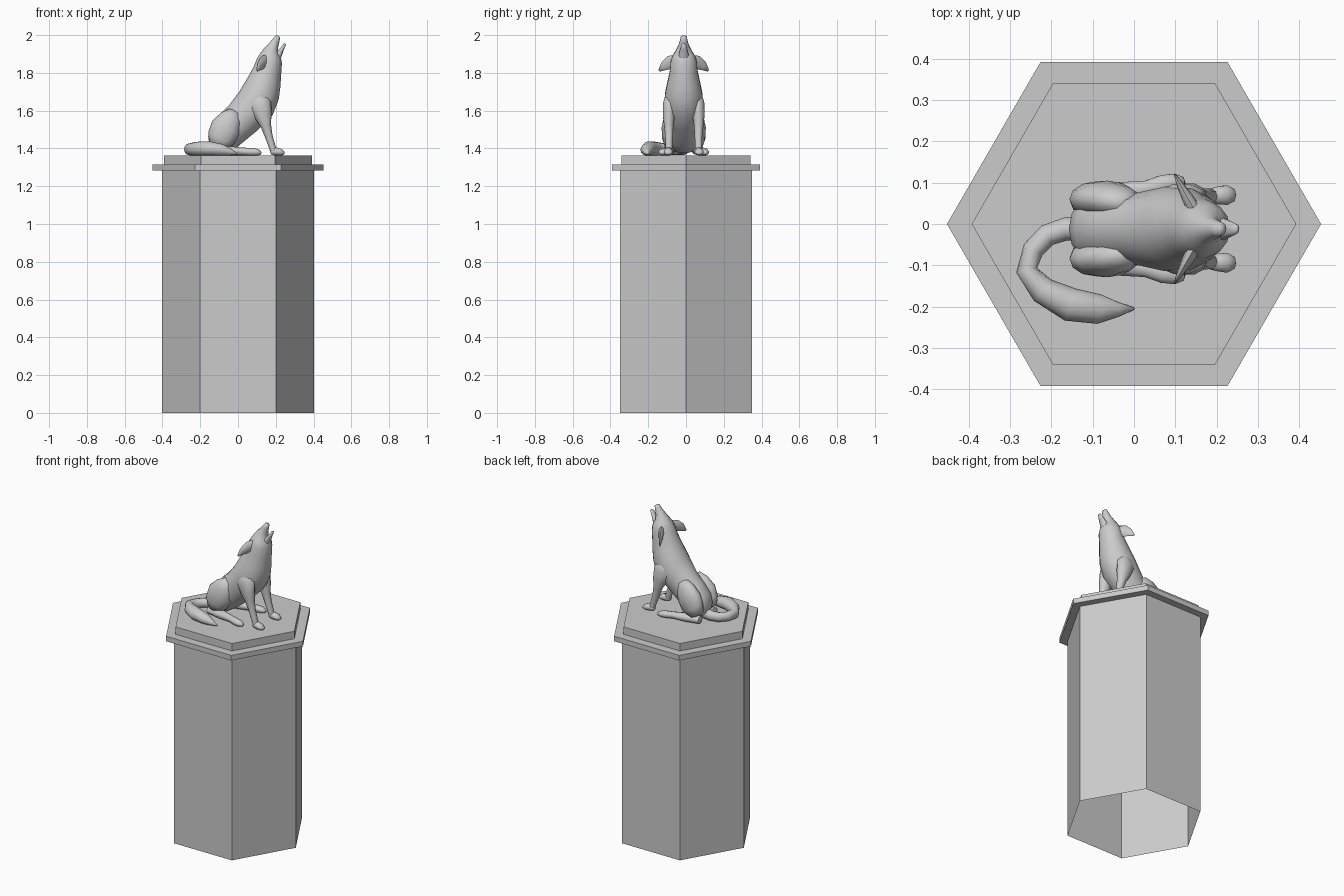
import bpy, bmesh, math
from mathutils import Vector

CY = -0.012   # side-to-side centre line of the animal


def finish(bm, name, smooth=False):
    bmesh.ops.recalc_face_normals(bm, faces=bm.faces)
    me = bpy.data.meshes.new(name)
    bm.to_mesh(me)
    bm.free()
    ob = bpy.data.objects.new(name, me)
    bpy.context.collection.objects.link(ob)
    if smooth:
        bpy.ops.object.select_all(action='DESELECT')
        ob.select_set(True)
        bpy.context.view_layer.objects.active = ob
        bpy.ops.object.shade_smooth_by_angle(angle=math.radians(65))
    return ob


def hexagon(name, r, z0, z1, caps=True):
    bm = bmesh.new()
    rings = [[bm.verts.new((r * math.cos(i * math.pi / 3), r * math.sin(i * math.pi / 3), z))
              for i in range(6)] for z in (z0, z1)]
    for i in range(6):
        j = (i + 1) % 6
        bm.faces.new((rings[0][i], rings[0][j], rings[1][j], rings[1][i]))
    if caps:
        bm.faces.new(rings[0])
        bm.faces.new(rings[1])
    return finish(bm, name)


def loft(name, stations, ref=(0, 1, 0), side=1, n=12, tip=0.4):
    """Stations are x, y, z, radius across ref, radius along ref."""
    bm = bmesh.new()
    ref = Vector(ref)
    pts = [Vector((s[0], CY + side * s[1], s[2])) for s in stations]
    rings, tans = [], []
    for i, s in enumerate(stations):
        t = (pts[min(i + 1, len(pts) - 1)] - pts[max(i - 1, 0)]).normalized()
        u = ref.cross(t).normalized()
        v = t.cross(u)
        tans.append(t)
        rings.append([bm.verts.new(pts[i] + u * s[3] * math.cos(k * math.tau / n)
                                   + v * s[4] * math.sin(k * math.tau / n)) for k in range(n)])
    for a, b in zip(rings, rings[1:]):
        for k in range(n):
            bm.faces.new((a[k], a[(k + 1) % n], b[(k + 1) % n], b[k]))
    # rounded end caps
    for i, sign in ((0, -1), (-1, 1)):
        r = min(stations[i][3], stations[i][4])
        pole = bm.verts.new(pts[i] + tans[i] * sign * r * tip)
        for k in range(n):
            bm.faces.new((rings[i][k], rings[i][(k + 1) % n], pole))
    return finish(bm, name, True)


# Pedestal: open-bottomed shaft and two slabs
hexagon("pedestal_shaft", 0.403, 0, 1.283, caps=False)
hexagon("pedestal_ledge", 0.453, 1.283, 1.315)
hexagon("pedestal_top", 0.393, 1.315, 1.362)

# Torso, neck, head and upper muzzle in one sweep
loft("body_and_head", [
    (-.105, 0, 1.395, .050, .06),
    (-.090, 0, 1.430, .075, .085),
    (-.072, 0, 1.465, .090, .092),
    (-.030, 0, 1.510, .096, .088),
    (.025, 0, 1.560, .100, .090),
    (.095, 0, 1.638, .108, .105),
    (.120, 0, 1.695, .102, .100),
    (.138, 0, 1.750, .090, .088),
    (.156, 0, 1.815, .075, .074),
    (.167, 0, 1.865, .067, .070),
    (.172, 0, 1.895, .055, .058),
    (.176, 0, 1.918, .040, .042),
    (.188, 0, 1.945, .027, .028),
    (.202, 0, 1.973, .019, .020),
    (.211, 0, 1.992, .014, .016)], n=14)

# Lower jaw
loft("lower_jaw", [
    (.200, 0, 1.870, .024, .034),
    (.217, 0, 1.900, .018, .026),
    (.234, 0, 1.928, .010, .019),
    (.249, 0, 1.953, .007, .011)], n=10)

# Tail curling round on the slab
loft("tail", [
    (-.120, 0, 1.405, .032, .034),
    (-.165, .000, 1.395, .028, .030),
    (-.210, -.015, 1.392, .027, .028),
    (-.244, -.050, 1.392, .026, .028),
    (-.260, -.100, 1.395, .026, .031),
    (-.222, -.148, 1.399, .033, .036),
    (-.155, -.183, 1.400, .041, .038),
    (-.085, -.194, 1.392, .036, .031),
    (-.040, -.195, 1.381, .019, .018),
    (.000, -.193, 1.370, .003, .003)], ref=(0, 0, 1))

for s, label in ((1, "left"), (-1, "right")):
    # Ears laid back and outward
    loft("ear_" + label, [
        (.150, .040, 1.862, .018, .034),
        (.130, .075, 1.855, .014, .036),
        (.113, .105, 1.836, .009, .025),
        (.100, .130, 1.812, .003, .006)], ref=(0, 0, 1), side=s, n=8)
    # Haunch
    loft("haunch_" + label, [
        (-.112, .065, 1.415, .048, .036),
        (-.090, .072, 1.455, .074, .043),
        (-.065, .073, 1.510, .080, .044),
        (-.037, .068, 1.560, .060, .038),
        (-.016, .062, 1.592, .034, .024)], side=s)
    # Hind foot along the ground
    loft("hind_foot_" + label, [
        (-.140, .070, 1.388, .022, .028),
        (-.050, .082, 1.387, .025, .032),
        (.030, .097, 1.384, .020, .021),
        (.070, .108, 1.382, .021, .024),
        (.100, .112, 1.380, .018, .023),
        (.120, .112, 1.376, .011, .014)], side=s, n=10)
    # Shoulder and foreleg
    loft("front_leg_" + label, [
        (.105, .068, 1.690, .040, .026),
        (.115, .075, 1.635, .062, .036),
        (.133, .079, 1.575, .046, .033),
        (.148, .079, 1.520, .028, .026),
        (.164, .078, 1.460, .020, .021),
        (.184, .079, 1.400, .018, .019),
        (.188, .080, 1.378, .016, .018)], side=s, n=10)
    # Front paw
    loft("front_paw_" + label, [
        (.175, .080, 1.382, .014, .016),
        (.200, .081, 1.384, .022, .022),
        (.225, .082, 1.380, .018, .025),
        (.243, .082, 1.374, .010, .015)], side=s, n=10)
